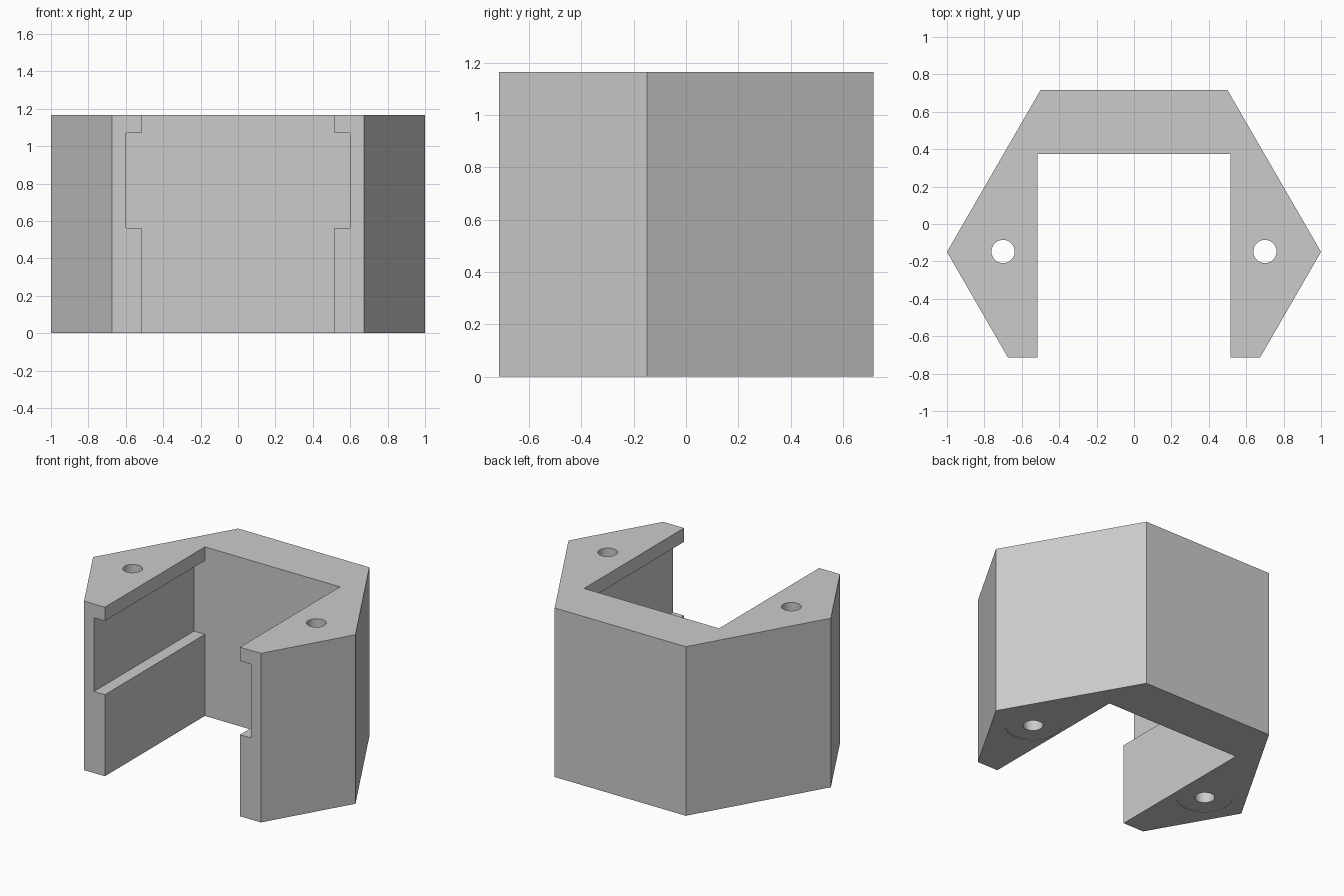
import bpy, bmesh, math
from mathutils import Matrix

if "Cube" in bpy.data.objects:
    bpy.data.objects.remove(bpy.data.objects["Cube"])

H = 1.165          # overall height
HOLE_Y = -0.147    # holes sit on the widest line of the hexagon

grey = bpy.data.materials.new("light grey")
grey.diffuse_color = (0.6, 0.6, 0.6, 1)
grey.use_nodes = True
grey.node_tree.nodes["Principled BSDF"].inputs["Base Color"].default_value = grey.diffuse_color


def make_object(name, bm):
    bmesh.ops.recalc_face_normals(bm, faces=bm.faces)
    mesh = bpy.data.meshes.new(name)
    bm.to_mesh(mesh)
    bm.free()
    mesh.materials.append(grey)
    obj = bpy.data.objects.new(name, mesh)
    bpy.context.collection.objects.link(obj)
    return obj


def box(name, x0, x1, y0, y1, z0, z1):
    bm = bmesh.new()
    bmesh.ops.create_cube(bm, size=1)
    for v in bm.verts:
        v.co = (x1 if v.co.x > 0 else x0, y1 if v.co.y > 0 else y0, z1 if v.co.z > 0 else z0)
    return make_object(name, bm)


def cylinder(name, x, radius, z0, z1):
    bm = bmesh.new()
    bmesh.ops.create_cone(bm, cap_ends=True, segments=48, radius1=radius, radius2=radius,
                          depth=z1 - z0, matrix=Matrix.Translation((x, HOLE_Y, (z0 + z1) / 2)))
    return make_object(name, bm)


# Hexagonal body with a flat front and an open bay
half = [(0.515, 0.375), (0.515, -0.714), (0.674, -0.714), (1.0, -0.149), (0.5, 0.716)]
outline = half + [(-x, y) for x, y in reversed(half)]
bm = bmesh.new()
base = bm.faces.new([bm.verts.new((x, y, 0)) for x, y in outline])
top = bmesh.ops.extrude_face_region(bm, geom=[base])
bmesh.ops.translate(bm, vec=(0, 0, H), verts=[g for g in top["geom"] if isinstance(g, bmesh.types.BMVert)])
body = make_object("hexagonal_holder", bm)

# Side grooves, through holes and shallow round recesses underneath
cutters = [box("groove_cutter", -0.598, 0.598, -0.9, 0.375, 0.562, 1.07)]
for side in (-1, 1):
    cutters.append(cylinder("hole_cutter", side * 0.7, 0.062, -0.1, H + 0.1))
    cutters.append(cylinder("recess_cutter", side * 0.7, 0.175, -0.1, 0.003))

bpy.context.view_layer.objects.active = body
body.select_set(True)
for cutter in cutters:
    mod = body.modifiers.new("cut", "BOOLEAN")
    mod.operation = "DIFFERENCE"
    mod.solver = "EXACT"
    mod.object = cutter
    bpy.ops.object.modifier_apply(modifier=mod.name)
    bpy.data.objects.remove(cutter, do_unlink=True)

# Smooth hole walls, crisp edges elsewhere
bpy.ops.object.shade_smooth_by_angle(angle=math.radians(30))
